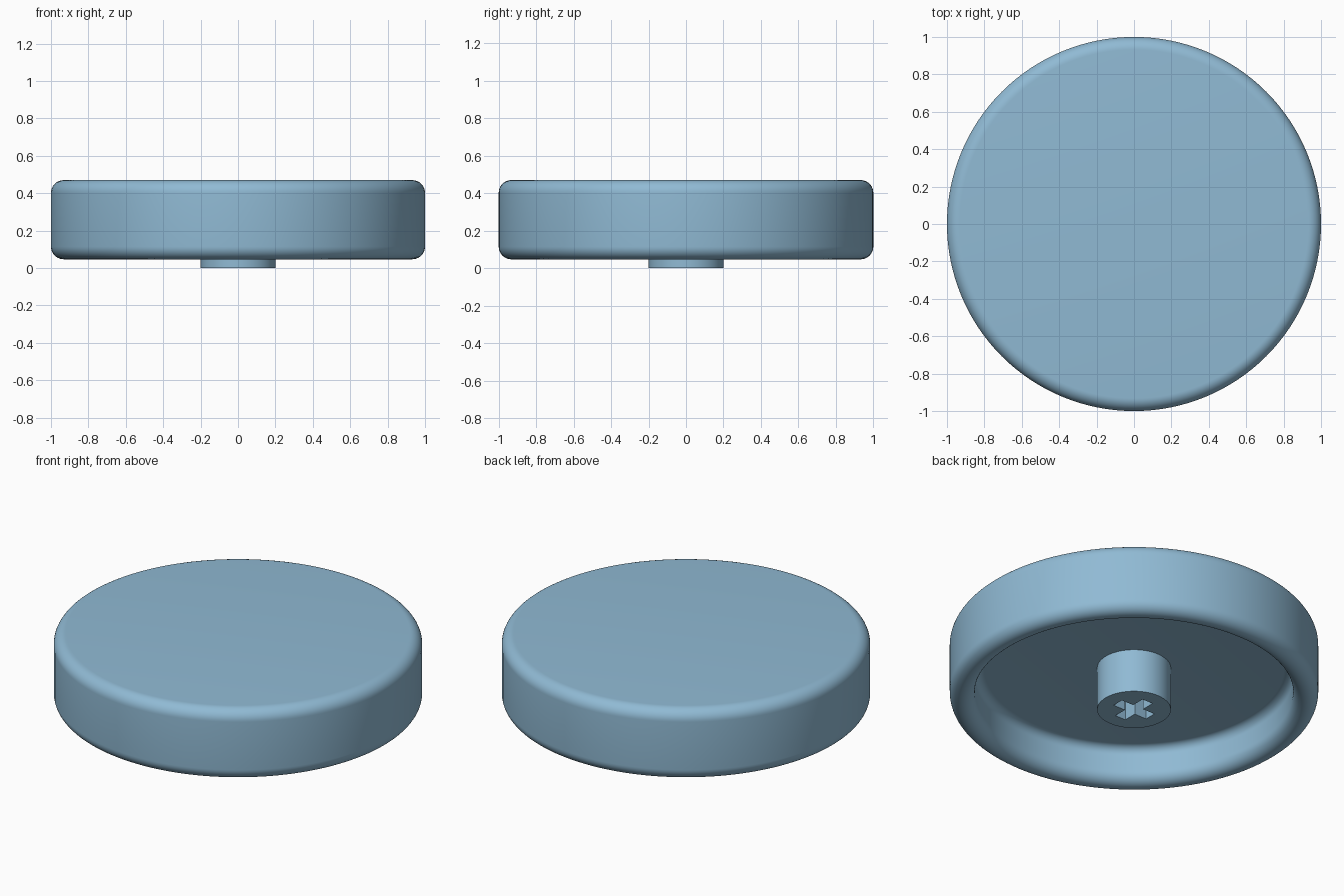
import bpy, bmesh, math
from mathutils import Matrix

if "Cube" in bpy.data.objects:
    bpy.data.objects.remove(bpy.data.objects["Cube"])

SEGMENTS = 128
TOP, RIM, CEILING = 0.47, 0.047, 0.26
INNER = 0.864
ROUND = (1 - INNER) / 2          # fully rounded lower rim
STEM_R = 0.2

blue = bpy.data.materials.new("soft_blue")
blue.diffuse_color = (0.279, 0.491, 0.658, 1)
blue.use_nodes = True
blue.node_tree.nodes["Principled BSDF"].inputs["Base Color"].default_value = blue.diffuse_color


def arc(cx, cz, r, start, end, steps=10):
    """Points of an arc in the radius/height plane, angles in degrees."""
    return [(cx + r * math.cos(math.radians(start + (end - start) * i / steps)),
             cz + r * math.sin(math.radians(start + (end - start) * i / steps)))
            for i in range(steps + 1)]


def make_object(name, bm):
    bmesh.ops.recalc_face_normals(bm, faces=bm.faces)
    mesh = bpy.data.meshes.new(name)
    bm.to_mesh(mesh)
    bm.free()
    mesh.materials.append(blue)
    obj = bpy.data.objects.new(name, mesh)
    bpy.context.collection.objects.link(obj)
    return obj


def smooth(obj):
    bpy.ops.object.select_all(action='DESELECT')
    obj.select_set(True)
    bpy.context.view_layer.objects.active = obj
    bpy.ops.object.shade_smooth_by_angle(angle=math.radians(35))


# Round cap: hollow underneath, with rounded top edge and rim
profile = [(0, TOP)]
profile += arc(1 - ROUND, TOP - ROUND, ROUND, 90, 0)
profile += arc(1 - ROUND, RIM + ROUND, ROUND, 0, -180, 20)
profile += arc(INNER - 0.05, CEILING - 0.05, 0.05, 0, 90, 8)
profile += [(0, CEILING)]
bm = bmesh.new()
verts = [bm.verts.new((r, 0, z)) for r, z in profile]
edges = [bm.edges.new(pair) for pair in zip(verts, verts[1:])]
bmesh.ops.spin(bm, geom=verts + edges, cent=(0, 0, 0), axis=(0, 0, 1),
               angle=math.tau, steps=SEGMENTS, use_duplicate=False)
bmesh.ops.remove_doubles(bm, verts=bm.verts, dist=1e-4)
cap = make_object("cap", bm)
smooth(cap)

# Mounting stem, sunk slightly into the cap
height = CEILING + 0.03
bm = bmesh.new()
bmesh.ops.create_cone(bm, cap_ends=True, segments=64, radius1=STEM_R, radius2=STEM_R,
                      depth=height, matrix=Matrix.Translation((0, 0, height / 2)))
stem = make_object("stem", bm)

# Cross-shaped socket cut into the stem
L, W = 0.115, 0.035
quarter = [(L, -W), (L, W), (W, W)]
outline = []
for turn in range(4):
    c, s = round(math.cos(turn * math.pi / 2)), round(math.sin(turn * math.pi / 2))
    outline += [(c * x - s * y, s * x + c * y) for x, y in quarter]
bm = bmesh.new()
face = bm.faces.new([bm.verts.new((x, y, -0.1)) for x, y in outline])
ext = bmesh.ops.extrude_face_region(bm, geom=[face])
bmesh.ops.translate(bm, vec=(0, 0, CEILING + 0.1),
                    verts=[g for g in ext["geom"] if isinstance(g, bmesh.types.BMVert)])
cutter = make_object("socket_cutter", bm)
cutter.hide_render = True

cut = stem.modifiers.new("socket", 'BOOLEAN')
cut.operation, cut.solver, cut.object = 'DIFFERENCE', 'EXACT', cutter
bpy.context.view_layer.objects.active = stem
bpy.ops.object.modifier_apply(modifier=cut.name)
bpy.data.objects.remove(cutter, do_unlink=True)
smooth(stem)
